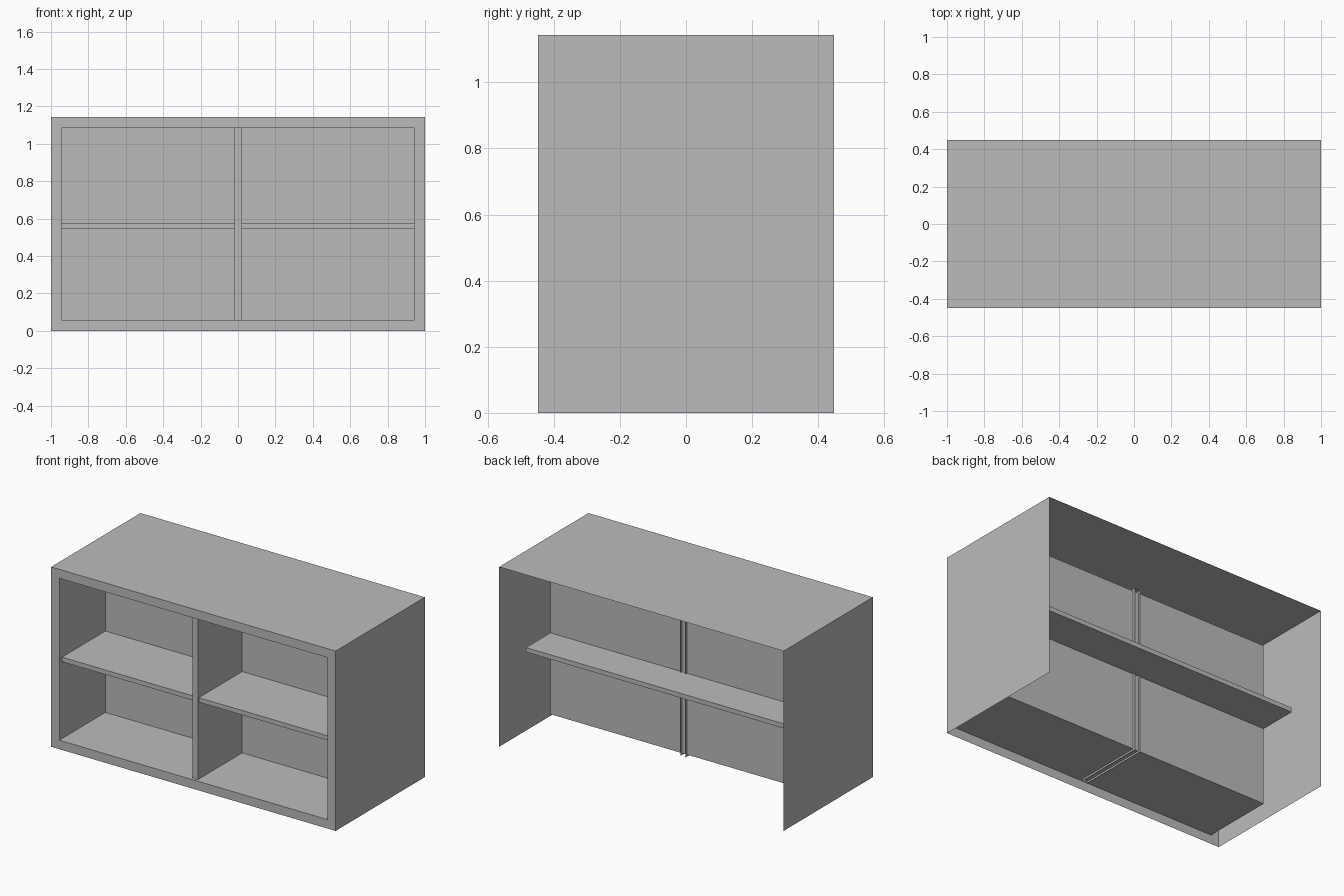
import bpy
import bmesh
from mathutils import Matrix, Vector

cube = bpy.data.objects.get("Cube")
if cube:
    bpy.data.objects.remove(cube)

HEIGHT, HALF_DEPTH = 1.143, 0.448
RIM = 0.057            # width of the front frame
RECESS_BACK = 0.015    # y of the back panel

grey = bpy.data.materials.new("plain grey")
grey.use_nodes = True
colour = (0.5, 0.5, 0.5, 1)
grey.diffuse_color = colour
grey.node_tree.nodes["Principled BSDF"].inputs["Base Color"].default_value = colour


def box_mesh(low, high):
    bm = bmesh.new()
    low, high = Vector(low), Vector(high)
    size = Matrix.Diagonal((*(high - low), 1))
    bmesh.ops.create_cube(bm, size=1, matrix=Matrix.Translation((low + high) / 2) @ size)
    bm.normal_update()
    return bm


def remove_sides(bm, *directions):
    faces = [f for f in bm.faces if any(f.normal.dot(Vector(d)) > 0.9 for d in directions)]
    bmesh.ops.delete(bm, geom=faces, context='FACES')


def finish(bm, name):
    mesh = bpy.data.meshes.new(name)
    bm.to_mesh(mesh)
    bm.free()
    mesh.materials.append(grey)
    obj = bpy.data.objects.new(name, mesh)
    bpy.context.collection.objects.link(obj)
    return obj


BACK, DOWN = (0, 1, 0), (0, 0, -1)

# Cabinet shell: open behind and below, with a framed recess pushed in from the front
bm = box_mesh((-1, -HALF_DEPTH, 0), (1, HALF_DEPTH, HEIGHT))
remove_sides(bm, BACK, DOWN)
front = next(f for f in bm.faces if f.normal.y < -0.9)
bmesh.ops.inset_region(bm, faces=[front], thickness=RIM,
                       use_boundary=True, use_even_offset=True)
pushed = bmesh.ops.extrude_discrete_faces(bm, faces=[front])["faces"]
bmesh.ops.translate(bm, verts=pushed[0].verts, vec=(0, RECESS_BACK + HALF_DEPTH, 0))
finish(bm, "cabinet_shell")

# Centre divider: hollow channel poking slightly through the back and floor
bm = box_mesh((-0.019, -0.43, RIM - 0.012), (0.019, RECESS_BACK + 0.015, HEIGHT - RIM + 0.012))
remove_sides(bm, BACK, DOWN)
finish(bm, "centre_divider")

# Shelf: one board running through the divider and past the back panel
bm = box_mesh((RIM - 1, -0.42, 0.545), (1 - RIM, 0.26, 0.574))
finish(bm, "shelf")
